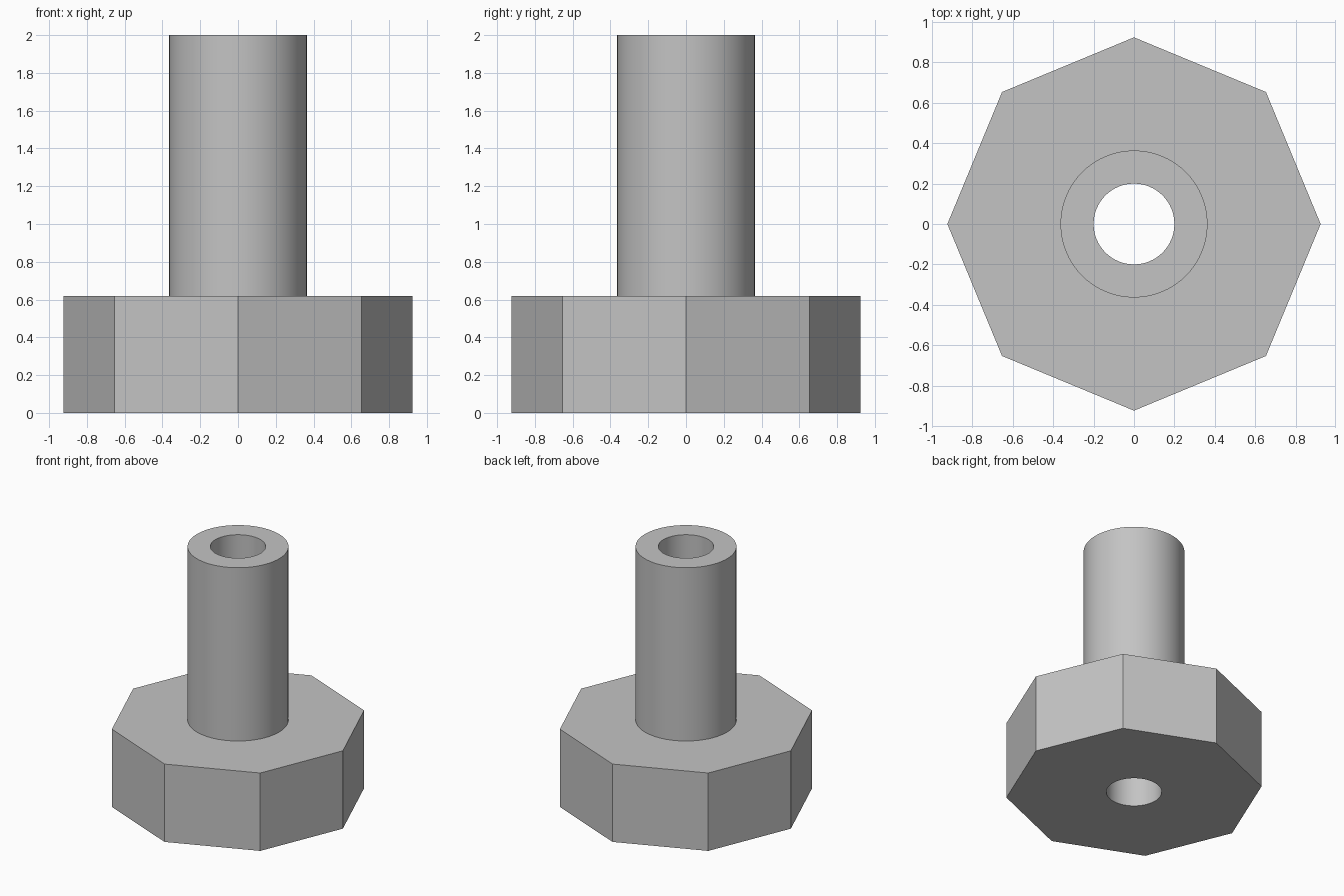
import bpy
import math

cube = bpy.data.objects.get("Cube")
if cube:
    bpy.data.objects.remove(cube, do_unlink=True)

HEAD_RADIUS, HEAD_TOP = 0.924, 0.62
SHAFT_RADIUS, SHAFT_TOP = 0.364, 2.0
BORE_RADIUS = 0.2

grey = bpy.data.materials.new("plain grey")
grey.use_nodes = True
colour = (0.55, 0.55, 0.55, 1)
grey.diffuse_color = colour
grey.node_tree.nodes["Principled BSDF"].inputs["Base Color"].default_value = colour


def prism(name, sides, radius, bottom, top):
    """Upright prism between two heights, with a corner on each axis."""
    bpy.ops.mesh.primitive_cylinder_add(
        vertices=sides, radius=radius, depth=top - bottom,
        location=(0, 0, (bottom + top) / 2))
    obj = bpy.context.object
    obj.name = name
    obj.data.materials.append(grey)
    return obj


def combine(target, tool, operation):
    """Apply a boolean to the target and discard the tool."""
    mod = target.modifiers.new(operation.title(), 'BOOLEAN')
    mod.operation = operation
    mod.solver = 'EXACT'
    mod.object = tool
    bpy.context.view_layer.objects.active = target
    bpy.ops.object.modifier_apply(modifier=mod.name)
    bpy.data.objects.remove(tool, do_unlink=True)


# Octagonal head with a round shaft
body = prism("octagonal_head_with_shaft", 8, HEAD_RADIUS, 0, HEAD_TOP)
shaft = prism("shaft", 64, SHAFT_RADIUS, HEAD_TOP / 2, SHAFT_TOP)
combine(body, shaft, 'UNION')

# Bore through the full height
bore = prism("bore_cutter", 64, BORE_RADIUS, -0.1, SHAFT_TOP + 0.1)
bore.hide_render = True
combine(body, bore, 'DIFFERENCE')

# Smooth round walls, crisp edges elsewhere
bpy.ops.object.select_all(action='DESELECT')
body.select_set(True)
bpy.context.view_layer.objects.active = body
bpy.ops.object.shade_smooth_by_angle(angle=math.radians(30))
